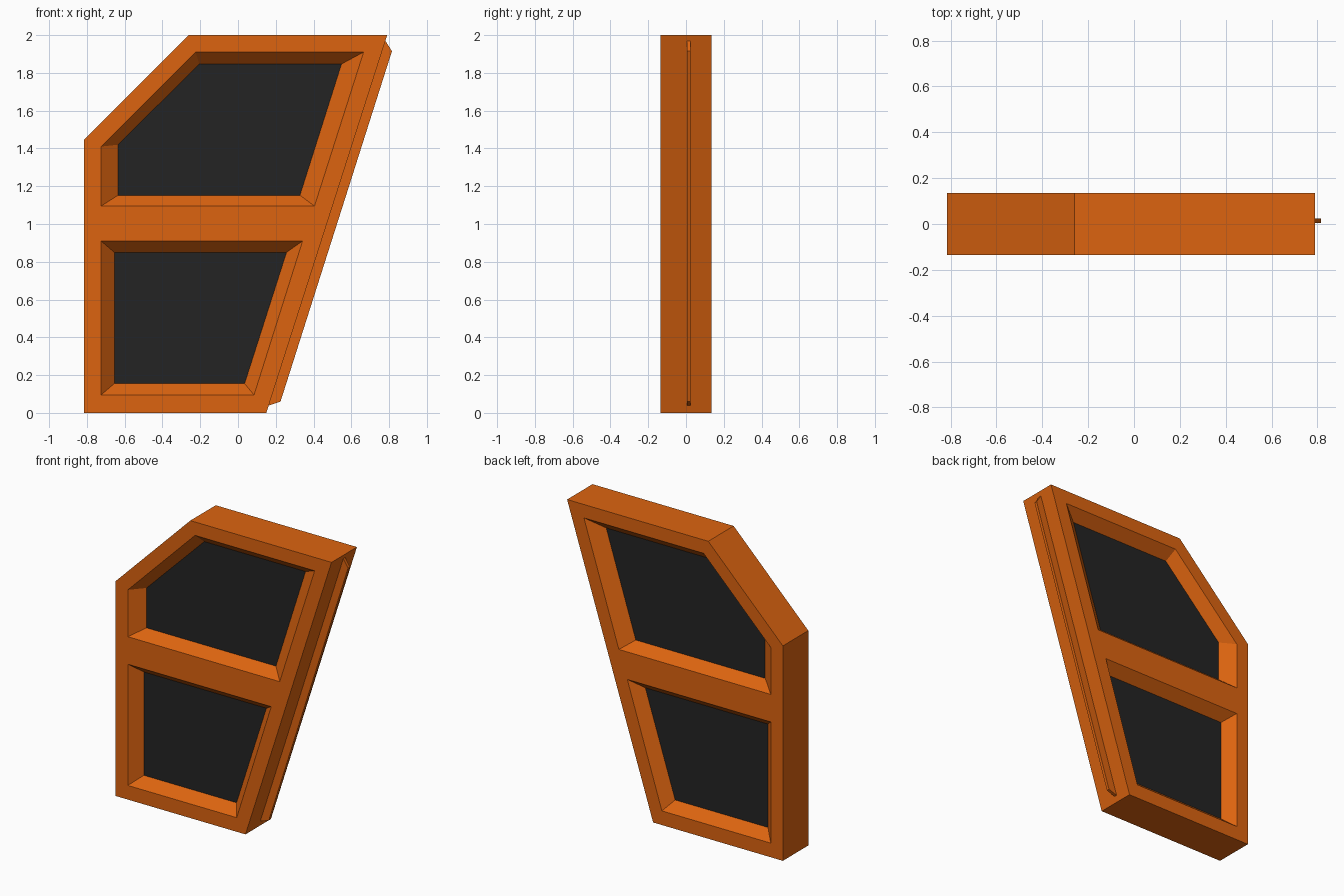
import bpy, bmesh

if "Cube" in bpy.data.objects:
    bpy.data.objects.remove(bpy.data.objects["Cube"])

HALF = 0.135      # half thickness of the frame
GLASS = 0.065     # half thickness of the panes

# Profiles as (x, z) points
outer = [(-0.815, 0), (0.15, 0), (0.79, 2), (-0.26, 2), (-0.815, 1.445)]
openings = {
    "lower": ([(-0.725, 0.095), (0.085, 0.095), (0.342, 0.91), (-0.725, 0.91)],
              [(-0.655, 0.155), (0.035, 0.155), (0.257, 0.85), (-0.655, 0.85)]),
    "upper": ([(-0.725, 1.095), (0.405, 1.095), (0.665, 1.91), (-0.225, 1.91), (-0.725, 1.41)],
              [(-0.635, 1.152), (0.328, 1.152), (0.548, 1.847), (-0.205, 1.847), (-0.635, 1.42)]),
}
fin = [(0.13, 0.03), (0.165, 0.04), (0.225, 0.06), (0.815, 1.915), (0.78, 1.97), (0.745, 1.955)]


def material(name, color):
    m = bpy.data.materials.new(name)
    m.diffuse_color = (*color, 1)
    m.use_nodes = True
    m.node_tree.nodes["Principled BSDF"].inputs["Base Color"].default_value = m.diffuse_color
    return m


def finish(bm, name, mat):
    bmesh.ops.recalc_face_normals(bm, faces=bm.faces[:])
    me = bpy.data.meshes.new(name)
    bm.to_mesh(me)
    bm.free()
    me.materials.append(mat)
    ob = bpy.data.objects.new(name, me)
    bpy.context.collection.objects.link(ob)
    return ob


def loop(bm, pts, y):
    return [bm.verts.new((x, y, z)) for x, z in pts]


def bridge(bm, a, b):
    n = len(a)
    for i in range(n):
        j = (i + 1) % n
        bm.faces.new((a[i], a[j], b[j], b[i]))


def prism(name, pts, y0, y1, mat):
    bm = bmesh.new()
    a, b = loop(bm, pts, y0), loop(bm, pts, y1)
    bm.faces.new(a)
    bm.faces.new(b[::-1])
    bridge(bm, a, b)
    return finish(bm, name, mat)


orange = material("orange_paint", (0.72, 0.127, 0.005))
dark = material("dark_glass", (0.017, 0.017, 0.017))

# Frame: outer rim, bevelled window reveals on both sides, faces with holes
bm = bmesh.new()
rims = [[loop(bm, outer, -HALF), loop(bm, outer, HALF)]]
bridge(bm, *rims[0])
for wide, narrow in openings.values():
    rings = [loop(bm, p, y) for p, y in
             ((wide, -HALF), (narrow, -GLASS), (narrow, GLASS), (wide, HALF))]
    for a, b in zip(rings, rings[1:]):
        bridge(bm, a, b)
    rims.append([rings[0], rings[-1]])
for side, ny in ((0, -1), (1, 1)):
    edges = [bm.edges.get((r[side][i - 1], r[side][i]))
             for r in rims for i in range(len(r[side]))]
    bmesh.ops.triangle_fill(bm, edges=edges, use_beauty=True, normal=(0, ny, 0))
finish(bm, "door_frame", orange)

# Window panes
for label, (_, narrow) in openings.items():
    prism(label + "_pane", narrow, -GLASS, GLASS, dark)

# Thin sealing strip along the slanted edge
prism("edge_strip", fin, 0.005, 0.025, orange)
